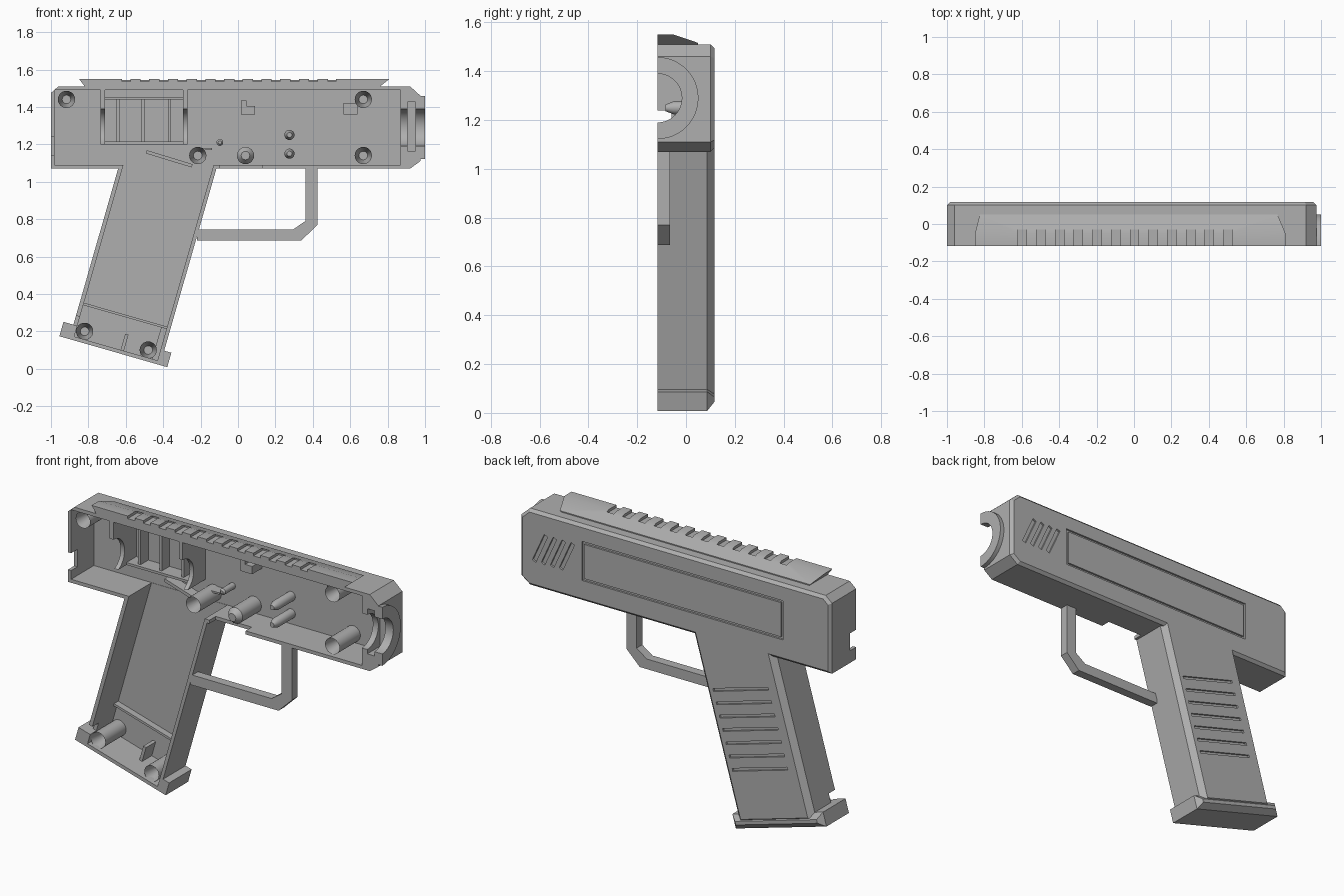
import bpy, bmesh, math
from mathutils import Vector

old = bpy.data.objects.get("Cube")
if old:
    bpy.data.objects.remove(old, do_unlink=True)

grey = bpy.data.materials.new("shell grey")
grey.use_nodes = True
colour = (0.43, 0.43, 0.43, 1)
grey.diffuse_color = colour
grey.node_tree.nodes["Principled BSDF"].inputs["Base Color"].default_value = colour

SEAM, BACK, FLOOR = -0.117, 0.117, 0.09
BORE_Z = 1.29
TILT = math.radians(16)


def finish(bm, name):
    bmesh.ops.recalc_face_normals(bm, faces=bm.faces)
    mesh = bpy.data.meshes.new(name)
    bm.to_mesh(mesh)
    bm.free()
    mesh.materials.append(grey)
    ob = bpy.data.objects.new(name, mesh)
    bpy.context.collection.objects.link(ob)
    return ob


def prism(name, pts, t0, t1, axis="y", chamfer=0):
    """Extrude an outline along y (x, z points) or along x (y, z points)."""
    bm = bmesh.new()
    place = (lambda a, t, b: (a, t, b)) if axis == "y" else (lambda a, t, b: (t, a, b))
    face = bm.faces.new([bm.verts.new(place(a, t0, b)) for a, b in pts])
    new = bmesh.ops.extrude_face_region(bm, geom=[face])["geom"]
    shift = Vector(place(0, t1 - t0, 0))
    for v in new:
        if isinstance(v, bmesh.types.BMVert):
            v.co += shift
    bmesh.ops.recalc_face_normals(bm, faces=bm.faces)
    if chamfer:
        rim = [e for e in bm.edges if all(abs(v.co.y - t1) < 1e-5 for v in e.verts)]
        bmesh.ops.bevel(bm, geom=rim, offset=chamfer, segments=1, affect="EDGES")
    return finish(bm, name)


def rect(x0, x1, z0, z1):
    return [(x0, z0), (x1, z0), (x1, z1), (x0, z1)]


def box(name, x0, x1, z0, z1, y0=SEAM, y1=FLOOR + 0.005):
    return prism(name, rect(x0, x1, z0, z1), y0, y1)


def bar(p, q, w):
    """Outline of a straight bar between two points."""
    p, q = Vector(p), Vector(q)
    n = (q - p).orthogonal().normalized() * w / 2
    return [tuple(v) for v in (p - n, q - n, q + n, p + n)]


def half_disc(r, flat=SEAM):
    arc = [math.pi * (i / 24 - 0.5) for i in range(25)]
    pts = [(SEAM + r * math.cos(a), BORE_Z + r * math.sin(a)) for a in arc]
    return pts if flat == SEAM else [(flat, BORE_Z - r)] + pts + [(flat, BORE_Z + r)]


def grip(u, v):
    """Slanted handle coordinates to x, z."""
    c, s = math.cos(TILT), math.sin(TILT)
    return (-0.955 + u * c + v * s, 0.174 - u * s + v * c)


def grip_rect(u0, u1, v0, v1):
    return [grip(*p) for p in rect(u0, u1, v0, v1)]


def combine(ob, other, operation="DIFFERENCE"):
    mod = ob.modifiers.new("cut", "BOOLEAN")
    mod.operation, mod.solver, mod.object = operation, "EXACT", other
    bpy.context.view_layer.objects.active = ob
    bpy.ops.object.modifier_apply(modifier=mod.name)
    bpy.data.objects.remove(other, do_unlink=True)


def post(name, x, z, r, y0=-0.1, depth=-0.12):
    """Round post with a hole (negative depth) or a stepped tip (positive)."""
    bm = bmesh.new()
    ring = [bm.verts.new((x + r * math.cos(i * math.tau / 24), y0,
                          z + r * math.sin(i * math.tau / 24))) for i in range(24)]
    front = bm.faces.new(ring)
    back = bmesh.ops.extrude_face_region(bm, geom=[front])["geom"]
    for v in back:
        if isinstance(v, bmesh.types.BMVert):
            v.co.y = FLOOR + 0.005
    bmesh.ops.recalc_face_normals(bm, faces=bm.faces)
    front = min(bm.faces, key=lambda f: f.calc_center_median().y)
    bmesh.ops.inset_individual(bm, faces=[front], thickness=r * 0.5, depth=depth)
    return finish(bm, name)


# Outer shell: receiver, handle and base flange merged
outline = [(-1, 1.07), (0.92, 1.07), (0.975, 1.11), (0.975, 1.46), (0.92, 1.51),
           (-0.96, 1.51), (-1, 1.475)]
shell = prism("half_shell", outline, SEAM, BACK, chamfer=0.016)
combine(shell, prism("handle", grip_rect(0.055, 0.56, 0.03, 1.23), SEAM, BACK, chamfer=0.03), "UNION")
combine(shell, prism("flange", grip_rect(0, 0.6, 0, 0.08), SEAM, BACK, chamfer=0.03), "UNION")
combine(shell, prism("muzzle_ring", half_disc(0.168), 0.9, 1.0, "x"), "UNION")

# Hollow interior
combine(shell, box("cavity", -0.98, 0.87, 1.09, 1.49, -0.2, FLOOR))
combine(shell, prism("handle_cavity", grip_rect(0.077, 0.54, 0.02, 1.16), -0.2, FLOOR - 0.002))

# Muzzle bore and its cross slot
combine(shell, prism("bore", half_disc(0.1, -0.2), 0.8, 1.1, "x"))
combine(shell, box("cross_slot", 0.905, 0.95, 1.165, 1.425, -0.2, 0.0))

# Seam notches: rear wall, trigger opening, handle heel
combine(shell, box("rear_notch", -1.1, -0.95, 1.14, 1.24, -0.2, -0.06))
combine(shell, box("trigger_notch", -0.1, 0.13, 1.0, 1.12, -0.2, -0.06))
combine(shell, prism("heel_notch", grip_rect(-0.05, 0.1, 0.08, 0.13), -0.2, -0.06))

# Outer face details: panel groove, slanted slits, handle grooves
px0, px1, pz0, pz1, g = -0.70, 0.58, 1.19, 1.415, 0.014
grooves = [rect(px0, px1, pz0, pz0 + g), rect(px0, px1, pz1 - g, pz1),
           rect(px0, px0 + g, pz0, pz1), rect(px1 - g, px1, pz0, pz1)]
for i in range(4):
    x = 0.81 - 0.057 * i
    grooves.append(bar((x, 1.385), (x + 0.075, 1.22), 0.024))
for i in range(7):
    v = 0.335 + 0.074 * i
    grooves.append(bar(grip(0.14, v), grip(0.505, v), 0.016))
for pts in grooves:
    combine(shell, prism("groove", pts, 0.106, 0.2))

# Top rail with undercut ends and cross notches
rail = prism("top_rail", [(SEAM, 1.5), (SEAM, 1.55), (-0.05, 1.55), (0.05, 1.516), (0.05, 1.5)],
             -0.85, 0.81, "x")
for v in rail.data.vertices:
    v.co.x += (1.55 - v.co.z) * (0.75 if v.co.x < 0 else -1.25)
for i in range(12):
    x = -0.62 + 0.1 * i
    combine(rail, box("rail_notch", x, x + 0.045, 1.535, 1.6, -0.2, -0.03))

# Trigger guard
prism("trigger_guard", [(0.36, 1.08), (0.36, 0.79), (0.295, 0.745), (-0.22, 0.745), (-0.22, 0.687),
                        (0.34, 0.687), (0.425, 0.77), (0.425, 1.08)], SEAM, -0.065)

# Bulkheads with half-round saddles, and the ribbed bay between them
for x in (-0.735, -0.295):
    plate = box("bulkhead", x, x + 0.025, 1.2, 1.495)
    combine(plate, prism("saddle", half_disc(0.1, -0.2), x - 0.1, x + 0.1, "x"))
for z in (1.2, 1.44):
    box("bay_ledge", -0.72, -0.28, z, z + 0.014, 0.0)
for x in (-0.65, -0.515, -0.375):
    box("bay_rib", x, x + 0.016, 1.21, 1.445, 0.02)

# Screw posts and locating pins
posts = [(-0.917, 1.44), (0.67, 1.44), (0.67, 1.14), (-0.215, 1.14), (-0.82, 0.2), (-0.48, 0.1)]
for x, z in posts:
    post("screw_post", x, z, 0.046)
post("trigger_pivot", 0.04, 1.14, 0.046, -0.08, 0.03)
for z in (1.15, 1.25):
    post("locating_pin", 0.275, z, 0.027, -0.05, 0.035)
post("small_peg", -0.097, 1.21, 0.018, 0.0, 0.01)

# Interior brackets and ribs
box("bracket_block", 0.015, 0.09, 1.36, 1.405, 0.0)
box("bracket_lip", 0.015, 0.045, 1.4, 1.435, 0.0)
box("front_bracket_block", 0.565, 0.64, 1.36, 1.42, 0.0)
prism("slanted_rib", bar((-0.49, 1.16), (-0.245, 1.085), 0.018), 0.03, FLOOR + 0.005)
box("catch_rib", -0.2, -0.14, 1.17, 1.18, 0.03)
prism("handle_rib", grip_rect(0.07, 0.55, 0.195, 0.208), 0.05, FLOOR + 0.005)
prism("heel_rib", grip_rect(0.335, 0.353, 0.015, 0.11), 0.0, FLOOR + 0.005)
prism("toe_rib", grip_rect(0.51, 0.545, 0.015, 0.2), 0.06, FLOOR + 0.005)

# Smooth round parts, keep hard edges
bpy.ops.object.select_all(action="DESELECT")
for ob in bpy.context.collection.objects:
    if ob.type == "MESH":
        ob.select_set(True)
        bpy.context.view_layer.objects.active = ob
bpy.ops.object.shade_smooth_by_angle(angle=math.radians(25))
